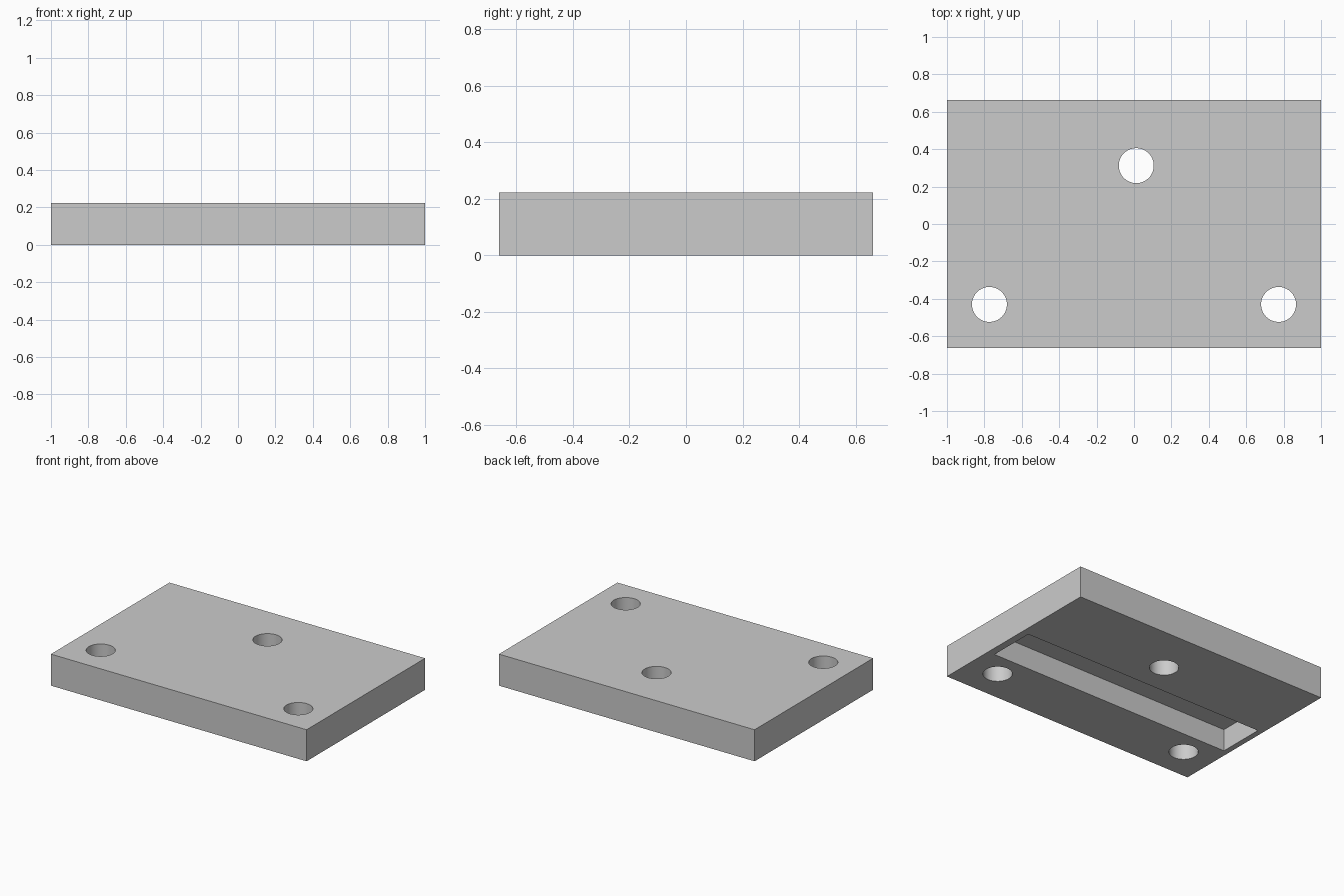
import bpy

cube = bpy.data.objects.get("Cube")
if cube:
    bpy.data.objects.remove(cube, do_unlink=True)

LENGTH, WIDTH, HEIGHT = 2.0, 1.324, 0.223

grey = bpy.data.materials.new("light_grey")
grey.use_nodes = True
colour = (0.6, 0.6, 0.6, 1)
grey.diffuse_color = colour
grey.node_tree.nodes["Principled BSDF"].inputs["Base Color"].default_value = colour


def box(name, x0, x1, y0, y1, z0, z1):
    bpy.ops.mesh.primitive_cube_add(
        size=1, location=((x0 + x1) / 2, (y0 + y1) / 2, (z0 + z1) / 2))
    obj = bpy.context.object
    obj.name = name
    obj.scale = (x1 - x0, y1 - y0, z1 - z0)
    bpy.ops.object.transform_apply(location=True, scale=True, rotation=False)
    obj.data.materials.append(grey)
    return obj


def cut(target, cutter):
    mod = target.modifiers.new("cut", 'BOOLEAN')
    mod.operation = 'DIFFERENCE'
    mod.solver = 'EXACT'
    mod.object = cutter
    bpy.context.view_layer.objects.active = target
    bpy.ops.object.modifier_apply(modifier=mod.name)
    bpy.data.objects.remove(cutter, do_unlink=True)


# Rectangular plate
plate = box("mounting_plate", -LENGTH / 2, LENGTH / 2, -WIDTH / 2, WIDTH / 2, 0, HEIGHT)

# Long pocket in the underside
cut(plate, box("pocket_cutter", -0.96, 0.948, -0.253, 0.083, -0.1, 0.155))

# Three through holes
for x, y in ((-0.773, -0.43), (0.773, -0.43), (0.012, 0.312)):
    bpy.ops.mesh.primitive_cylinder_add(vertices=64, radius=0.0935, depth=1, location=(x, y, 0))
    hole = bpy.context.object
    hole.name = "hole_cutter"
    hole.data.materials.append(grey)
    cut(plate, hole)

# Smooth hole walls, crisp plate edges
bpy.ops.object.select_all(action='DESELECT')
plate.select_set(True)
bpy.context.view_layer.objects.active = plate
bpy.ops.object.shade_smooth_by_angle()
